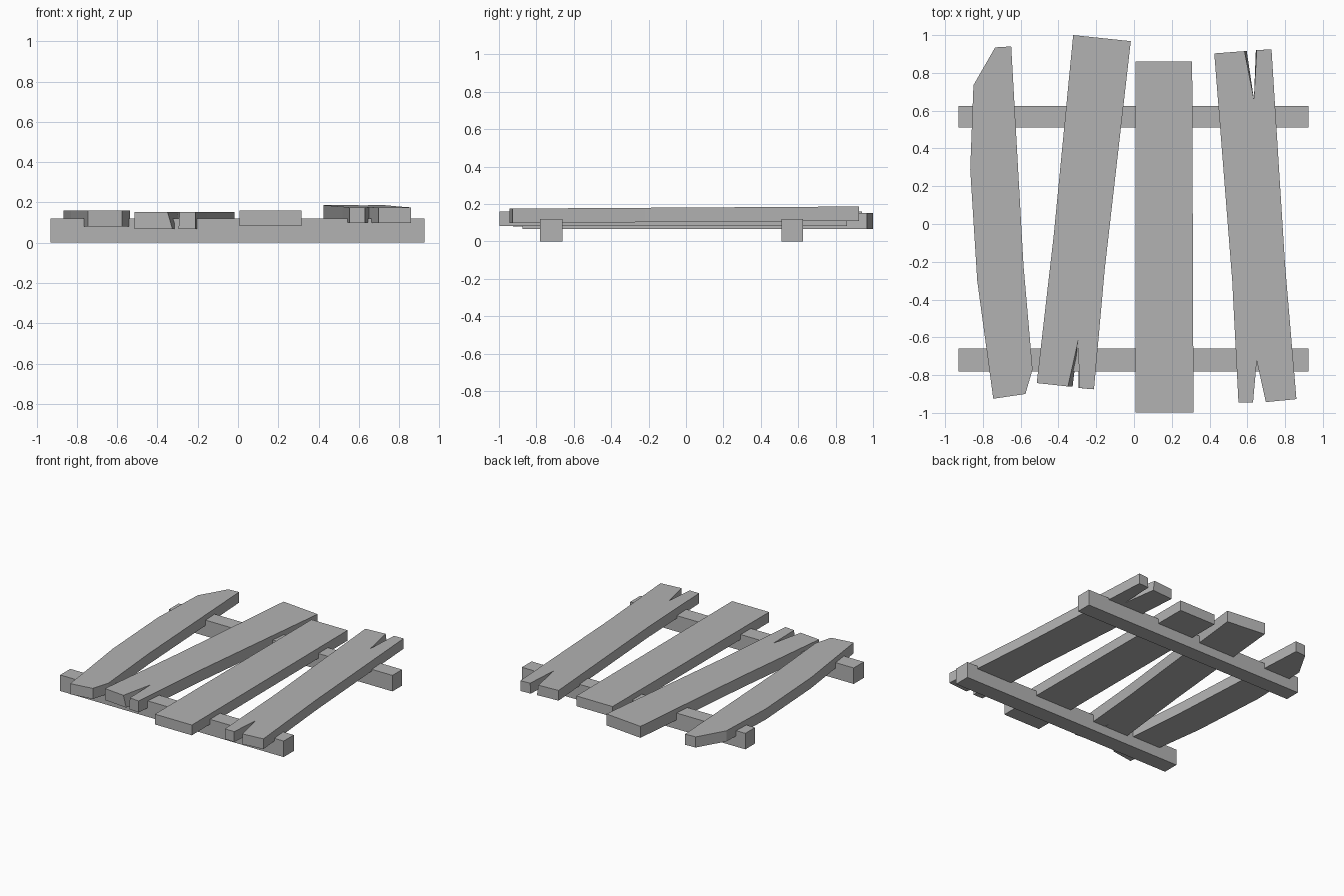
import bpy
import bmesh

cube = bpy.data.objects.get("Cube")
if cube:
    bpy.data.objects.remove(cube, do_unlink=True)

# One plain grey for all the timber
grey = bpy.data.materials.new("weathered_grey")
grey.use_nodes = True
colour = (0.45, 0.45, 0.45, 1)
grey.diffuse_color = colour
grey.node_tree.nodes["Principled BSDF"].inputs["Base Color"].default_value = colour


def board(name, outline, bottom, thickness, tilt=0.0):
    """Extrude an outline of (x, y, optional x shift of the underside), sloping along y."""
    bm = bmesh.new()
    low, high = [], []
    for x, y, *shift in outline:
        z = bottom + tilt * y
        low.append(bm.verts.new((x + sum(shift), y, z)))
        high.append(bm.verts.new((x, y, z + thickness)))
    bm.faces.new(high)
    bm.faces.new(low[::-1])
    n = len(outline)
    for i in range(n):
        j = (i + 1) % n
        bm.faces.new((low[i], low[j], high[j], high[i]))
    bmesh.ops.recalc_face_normals(bm, faces=bm.faces)
    mesh = bpy.data.meshes.new(name)
    bm.to_mesh(mesh)
    bm.free()
    mesh.materials.append(grey)
    obj = bpy.data.objects.new(name, mesh)
    bpy.context.collection.objects.link(obj)
    return obj


def rectangle(x0, x1, y0, y1):
    return [(x0, y0), (x1, y0), (x1, y1), (x0, y1)]


# Cross rails
board("front_rail", rectangle(-0.93, 0.925, -0.78, -0.66), 0, 0.12)
board("back_rail", rectangle(-0.93, 0.925, 0.51, 0.625), 0, 0.12)

# Chipped plank on the right
board("chipped_plank", [
    (-0.745, -0.925), (-0.575, -0.90), (-0.537, -0.77), (-0.585, -0.22),
    (-0.65, 0.94), (-0.735, 0.935), (-0.85, 0.735), (-0.867, 0.29),
    (-0.83, -0.30)], 0.08, 0.08)

# Slanted plank, split at the front
board("slanted_plank", [
    (-0.515, -0.842), (-0.35, -0.86, 0.025), (-0.295, -0.615),
    (-0.29, -0.868, -0.005), (-0.212, -0.875), (-0.155, -0.24),
    (-0.017, 0.968), (-0.322, 1.0), (-0.425, -0.06)], 0.067, 0.086)

# Straight plank
board("straight_plank", [
    (0.008, -0.997), (0.315, -0.997), (0.308, 0.86), (0.008, 0.86)], 0.083, 0.077)

# Plank split at both ends, rising to the back
board("split_plank", [
    (0.553, -0.945), (0.63, -0.945), (0.65, -0.725), (0.698, -0.943),
    (0.86, -0.927), (0.80, -0.22), (0.728, 0.925), (0.65, 0.92, -0.005),
    (0.635, 0.66), (0.585, 0.915, 0.012), (0.425, 0.903), (0.52, -0.30)],
    0.104, 0.077, 0.006)
